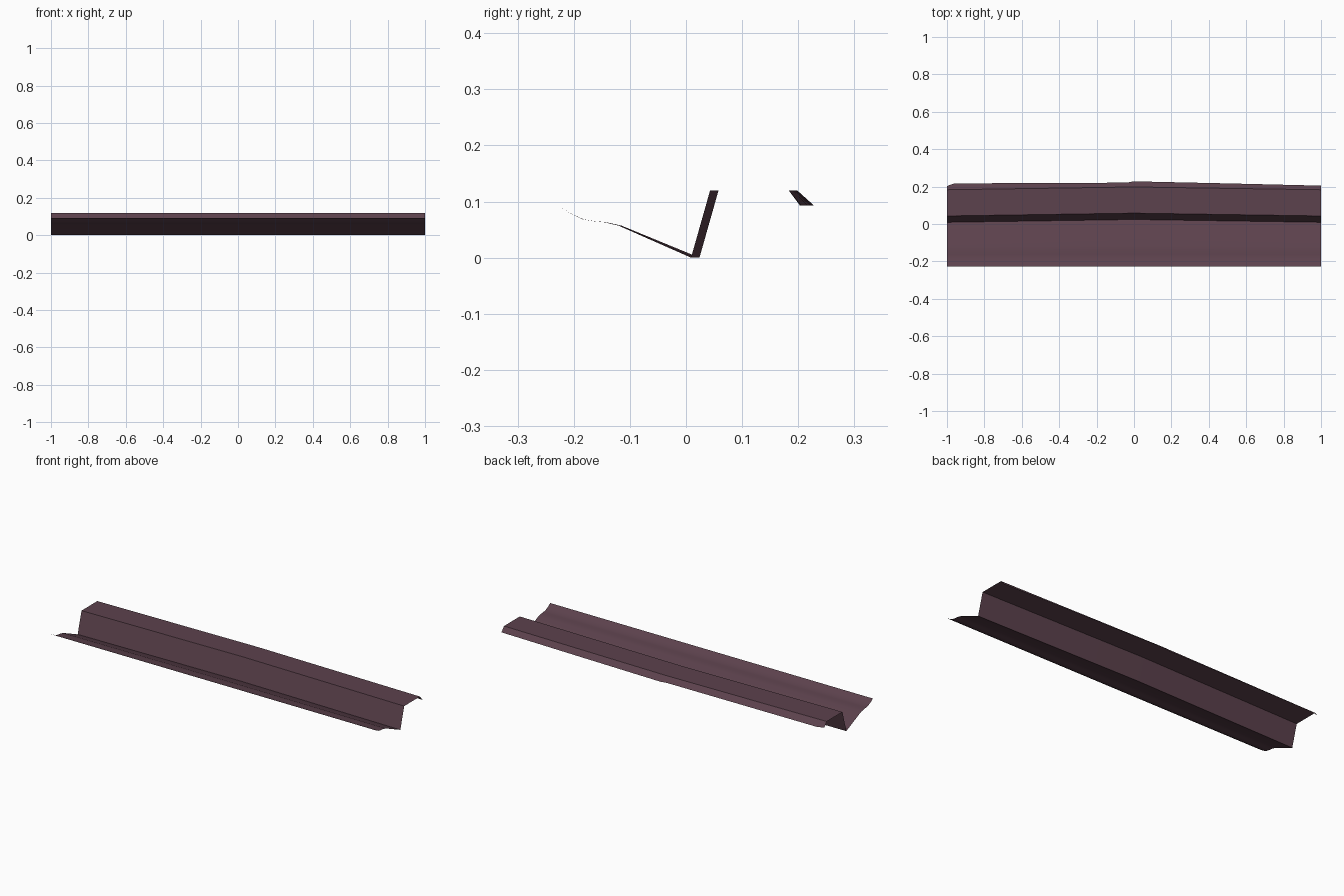
import bpy, bmesh, math

if "Cube" in bpy.data.objects:
    bpy.data.objects.remove(bpy.data.objects["Cube"])

# Cross-section, front to back: (y, z, share of the outward bow)
PROFILE = [
    (-0.227, 0.092, 0.0), (-0.203, 0.077, 0.05), (-0.183, 0.068, 0.12),
    (-0.165, 0.065, 0.18), (-0.145, 0.063, 0.25), (-0.120, 0.057, 0.35),
    (0.009, 0.0, 1.0),      # bottom crease
    (0.043, 0.12, 1.0),     # top of the wall
    (0.183, 0.12, 1.0),     # back of the flat ledge
]
BOW = 0.015                 # the middle bulges backwards
LIP_Z = 0.093

# Stations along the length, with the y of the back lip's lower edge
STATIONS = [(-1.0, 0.203), (-0.96, 0.217), (-0.5, 0.219), (-0.04, 0.221),
            (0.0, 0.228), (0.5, 0.217), (1.0, 0.205)]

# Single flat colour
mat = bpy.data.materials.new("dark mauve")
mat.diffuse_color = (0.108, 0.054, 0.074, 1.0)
mat.use_nodes = True
mat.node_tree.nodes["Principled BSDF"].inputs["Base Color"].default_value = mat.diffuse_color

# Open folded sheet, swept along x
bm = bmesh.new()
rows = []
for x, lip_y in STATIONS:
    shift = BOW * (1 - abs(x))
    row = [bm.verts.new((x, y + shift * s, z)) for y, z, s in PROFILE]
    row.append(bm.verts.new((x, lip_y, LIP_Z)))
    rows.append(row)
for a, b in zip(rows, rows[1:]):
    for j in range(len(a) - 1):
        bm.faces.new((a[j], b[j], b[j + 1], a[j + 1]))

mesh = bpy.data.meshes.new("trim_strip")
bm.to_mesh(mesh)
bm.free()
mesh.materials.append(mat)

# Smooth front curve, sharp folds
mesh.shade_smooth()
mesh.set_sharp_from_angle(angle=math.radians(30))

strip = bpy.data.objects.new("trim_strip", mesh)
bpy.context.collection.objects.link(strip)
